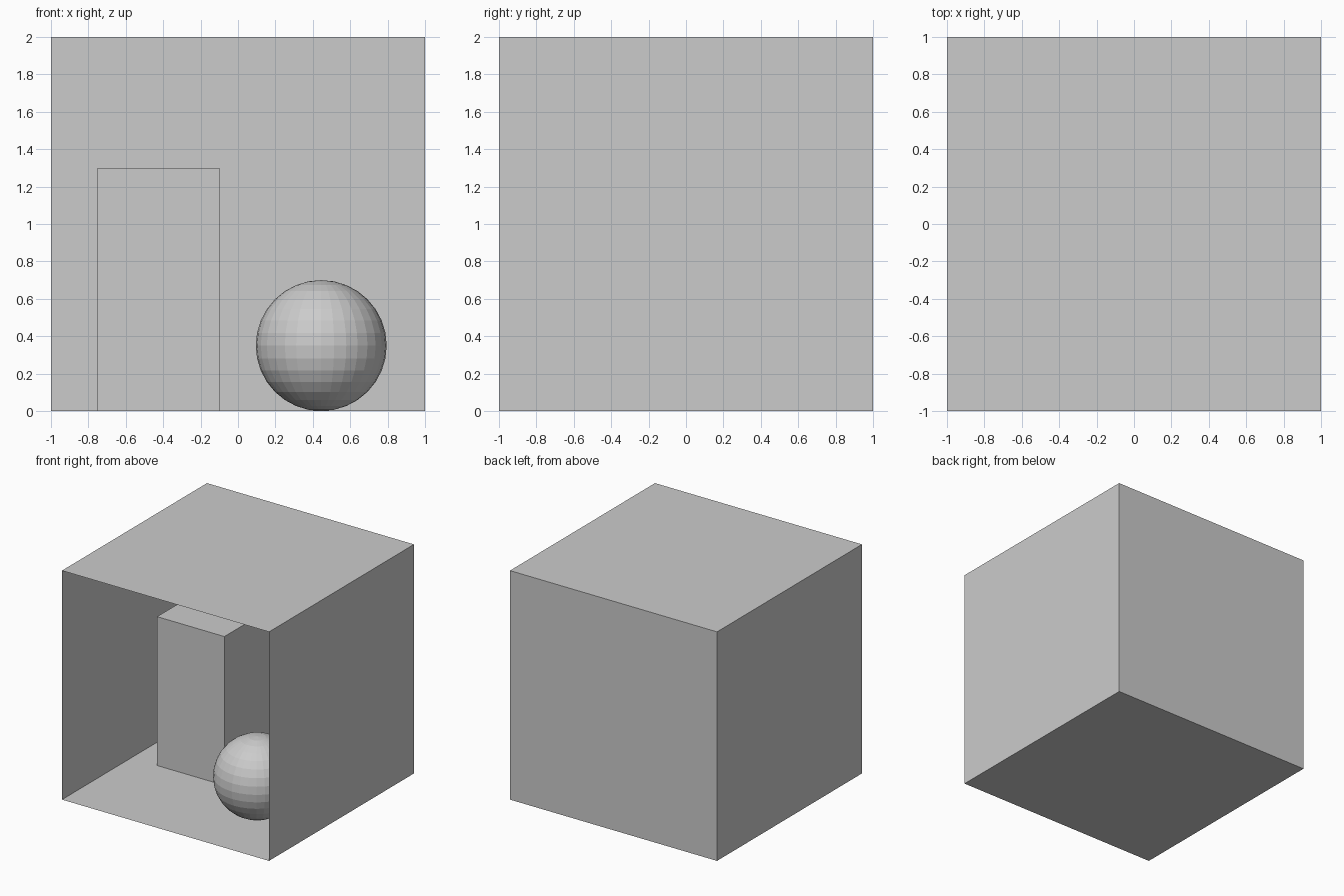
import bpy, bmesh
from mathutils import Matrix, Vector

if "Cube" in bpy.data.objects:
    bpy.data.objects.remove(bpy.data.objects["Cube"])


def make_object(name, bm):
    mesh = bpy.data.meshes.new(name)
    bm.to_mesh(mesh)
    bm.free()
    obj = bpy.data.objects.new(name, mesh)
    bpy.context.collection.objects.link(obj)
    return obj


def box(size, centre):
    bm = bmesh.new()
    bmesh.ops.create_cube(bm, size=1, matrix=Matrix.LocRotScale(
        Vector(centre), None, Vector(size)))
    bm.normal_update()
    return bm


# Room: thin-walled cube, open at the front
room = box((2, 2, 2), (0, 0, 1))
front = [f for f in room.faces if f.normal.y < -0.9]
bmesh.ops.delete(room, geom=front, context='FACES_ONLY')
make_object("room_shell", room)

# Tall block standing at the back left
make_object("tall_block", box((0.65, 0.65, 1.3), (-0.425, 0.28, 0.65)))

# Flat-faced ball resting on the floor at the front right
ball = bmesh.new()
bmesh.ops.create_uvsphere(ball, u_segments=32, v_segments=16, radius=0.35,
                          matrix=Matrix.Translation((0.445, -0.37, 0.35)))
make_object("ball", ball)
